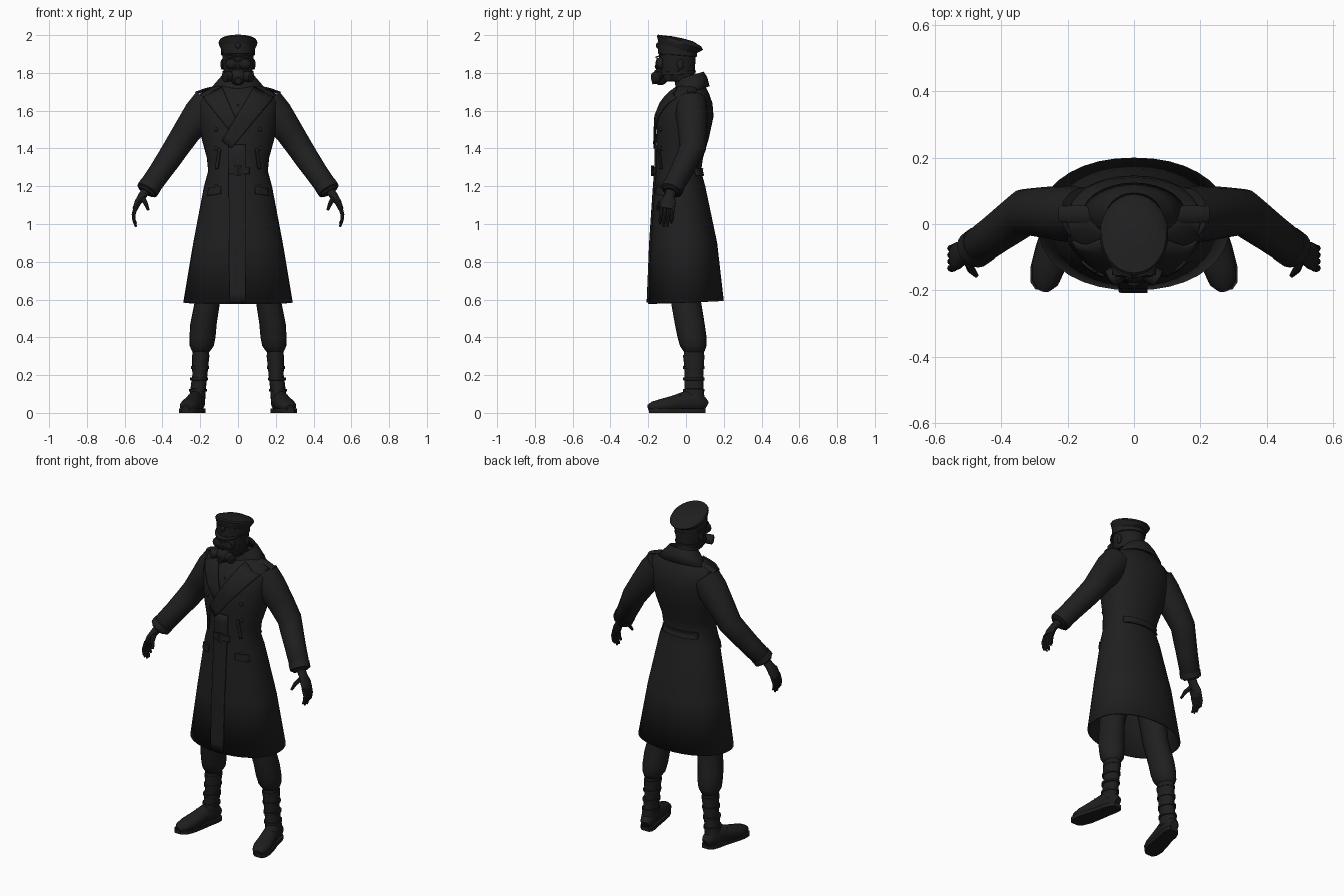
import bpy, bmesh, math
from mathutils import Vector


def material(name, v):
    m = bpy.data.materials.new(name)
    m.diffuse_color = (v, v, v, 1)
    return m


COAT = material("charcoal cloth", 0.014)
DARK = material("black leather", 0.013)


def skin(name, rings, mat, caps=True, solid=0, offset=-1):
    """Bridge point rings of equal length into a closed-round surface."""
    bm = bmesh.new()
    vs = [[bm.verts.new(p) for p in r] for r in rings]
    n = len(rings[0])
    for a, b in zip(vs, vs[1:]):
        for i in range(n):
            j = (i + 1) % n
            bm.faces.new((a[i], a[j], b[j], b[i]))
    if caps:
        bm.faces.new(vs[0])
        bm.faces.new(vs[-1])
    return finish(name, bm, mat, solid, offset)


def finish(name, bm, mat, solid=0, offset=0):
    bmesh.ops.recalc_face_normals(bm, faces=bm.faces)
    me = bpy.data.meshes.new(name)
    bm.to_mesh(me)
    bm.free()
    me.materials.append(mat)
    ob = bpy.data.objects.new(name, me)
    bpy.context.collection.objects.link(ob)
    if solid:
        mod = ob.modifiers.new("thickness", 'SOLIDIFY')
        mod.thickness, mod.offset = solid, offset
    return ob


def spow(v, p):
    return math.copysign(abs(v) ** p, v)


def ring(cx, cy, z, rx, ry, tilt=0, n=28, e=2.0):
    out = []
    for i in range(n):
        t = math.tau * i / n
        dx, dy = rx * spow(math.cos(t), 2 / e), ry * spow(math.sin(t), 2 / e)
        out.append((cx + dx, cy + dy, z + tilt * dy))
    return out


def tube(name, pts, mat, ref=(0, 1, 0), n=14, s=1):
    """Tube along (x, y, z, radius along ref, radius across); s mirrors x."""
    P = [Vector(p[:3]) for p in pts]
    rings = []
    for i, p in enumerate(pts):
        d = (P[min(i + 1, len(P) - 1)] - P[max(i - 1, 0)]).normalized()
        a = Vector(ref)
        a = (a - d * a.dot(d)).normalized()
        b = d.cross(a)
        r = []
        for k in range(n):
            t = math.tau * k / n
            v = P[i] + a * p[3] * math.cos(t) + b * p[4] * math.sin(t)
            r.append((v.x * s, v.y, v.z))
        rings.append(r)
    return skin(name, rings, mat)


# ---- coat body: z, half width, front y, back y
BODY = [(.585, .29, -.2, .2), (.9, .237, -.187, .165), (1.2, .18, -.167, .102),
        (1.28, .158, -.16, .08), (1.35, .165, -.158, .09), (1.45, .192, -.157, .12),
        (1.57, .21, -.152, .146), (1.64, .215, -.125, .14), (1.69, .2, -.09, .122),
        (1.715, .15, -.06, .11), (1.75, .085, -.035, .09)]
E = 2.15
skin("coat", [ring(0, (f + b) / 2, z, w, (b - f) / 2, .04 if z < .6 else 0, 36, E)
              for z, w, f, b in BODY], COAT, False, .01)


def surface_y(x, z, side):
    """y of the coat front (side -1) or back (side 1)."""
    z = min(max(z, BODY[0][0]), BODY[-1][0])
    for p, q in zip(BODY, BODY[1:]):
        if z <= q[0]:
            t = (z - p[0]) / (q[0] - p[0])
            w, f, b = (p[i] + t * (q[i] - p[i]) for i in (1, 2, 3))
            break
    k = max(0, 1 - min(abs(x) / w, 1) ** E) ** (1 / E)
    return (f + b) / 2 + side * k * (b - f) / 2


def patch(name, quad, lift=.006, side=-1, n=10, thick=.009):
    """Cloth panel laid on the coat; quad is four (x, z) corners."""
    bm = bmesh.new()
    A, B, C, D = (Vector(c) for c in quad)
    g = []
    for i in range(n + 1):
        row = []
        for j in range(n + 1):
            u, v = i / n, j / n
            p = A.lerp(B, u).lerp(D.lerp(C, u), v)
            row.append(bm.verts.new((p.x, surface_y(p.x, p.y, side) + side * lift, p.y)))
        g.append(row)
    for i in range(n):
        for j in range(n):
            bm.faces.new((g[i][j], g[i + 1][j], g[i + 1][j + 1], g[i][j + 1]))
    return finish(name, bm, COAT, thick, 0)


# lapels, overlapping front flap, belt tabs, pockets
patch("lapel_under", [(-.085, 1.725), (-.185, 1.67), (-.05, 1.5), (-.005, 1.54)], .007)
patch("lapel_over", [(.085, 1.725), (.19, 1.67), (-.035, 1.4), (-.085, 1.44)], .012)
patch("front_flap", [(-.05, 1.42), (.04, 1.42), (.04, .585), (-.045, .585)], .004, n=16)
patch("front_belt", [(-.05, 1.3), (.06, 1.3), (.06, 1.265), (-.05, 1.265)], .012)
patch("back_belt", [(-.12, 1.295), (.12, 1.295), (.12, 1.255), (-.12, 1.255)], .005, 1)
for s in (-1, 1):
    patch("pocket_welt", [(s * .09, 1.4), (s * .105, 1.4), (s * .12, 1.29), (s * .105, 1.29)], .004)
    patch("pocket_flap", [(s * .09, 1.2), (s * .155, 1.19), (s * .16, 1.15), (s * .092, 1.16)], .003)


def ball(name, loc, scale, mat=DARK):
    bm = bmesh.new()
    bmesh.ops.create_uvsphere(bm, u_segments=14, v_segments=9, radius=1)
    for v in bm.verts:
        v.co = Vector([c * k + l for c, k, l in zip(v.co, scale, loc)])
    return finish(name, bm, mat)


# two rows of coat buttons
for s in (-1, 1):
    for z in (1.5, 1.4, 1.2):
        ball("coat_button", (s * .115, surface_y(.115, z, -1), z), (.011, .008, .011))
for z in (1.58, 1.63):
    ball("shirt_button", (0, surface_y(0, z, -1), z), (.006, .005, .006))
tube("buckle", [(0, -.178, 1.255, .008, .02), (0, -.178, 1.31, .008, .02)], DARK, n=4)

# turned-down collar
skin("collar", [ring(0, .03, 1.705, .155, .095, .25), ring(0, .028, 1.75, .115, .085, .3),
                ring(0, .022, 1.785, .085, .072, .3), ring(0, .022, 1.76, .075, .062, .3)],
     COAT, False, .008)

# ---- sleeves, cuffs, hands
ARM = [(.15, .03, 1.645, .08, .09), (.2, .03, 1.58, .085, .092), (.27, .035, 1.49, .077, .076),
       (.328, .036, 1.402, .07, .069), (.362, .01, 1.35, .065, .066),
       (.41, -.025, 1.28, .06, .061), (.477, -.074, 1.185, .055, .058), (.487, -.08, 1.168, .04, .045)]
for s in (-1, 1):
    tube("sleeve", ARM, COAT, n=18, s=s)
    tube("cuff", [(.463, -.064, 1.205, .059, .061), (.481, -.077, 1.178, .058, .06),
                  (.484, -.079, 1.172, .035, .04)], COAT, n=18, s=s)
    tube("palm", [(.48, -.076, 1.185, .027, .025), (.508, -.087, 1.148, .028, .022),
                  (.53, -.095, 1.115, .042, .018), (.545, -.1, 1.08, .04, .014)], DARK, s=s)
    for i in range(4):
        y = -.07 - .02 * i
        d = (.02, 0, 0, .015)[i]
        tube("finger", [(.54, y, 1.092, .011, .012), (.553, y - .003, 1.05, .01, .01),
                        (.55, y - .006, 1.018, .009, .009), (.54, y - .008, .985 + d, .005, .006)],
             DARK, n=8, s=s)
    tube("thumb", [(.505, -.1, 1.135, .016, .014), (.49, -.138, 1.112, .012, .012),
                   (.475, -.155, 1.075, .007, .007)], DARK, n=8, s=s)
    # shoulder strap
    tube("shoulder_strap", [(.11, .03, 1.725, .024, .008), (.17, .03, 1.712, .026, .008),
                            (.225, .03, 1.692, .024, .008)], COAT, n=8, s=s)

    # ---- trousers, boots, shoes
    skin("trouser_leg", [ring(s * x, y, z, a, b, n=20) for x, y, z, a, b in
         [(.1, 0, .95, .09, .09), (.16, -.002, .6, .067, .08), (.183, .02, .47, .07, .079),
          (.188, .032, .4, .069, .077), (.192, .038, .355, .064, .07), (.196, .043, .325, .047, .055),
          (.196, .043, .315, .035, .04)]], COAT)
    skin("boot_shaft", [ring(s * x, .042, z, a, b, n=18) for x, z, a, b in
         [(.196, .345, .042, .052), (.198, .29, .045, .056), (.202, .2, .04, .05),
          (.212, .12, .041, .052), (.218, .06, .044, .06)]], DARK)
    for z in (.3, .24, .18, .12):
        x = .197 + (.3 - z) * .08
        skin("boot_strap", [ring(s * x, .042, z + d, .047 + k, .058 + k, n=18)
             for d, k in ((-.008, -.008), (-.007, 0), (.007, 0), (.008, -.008))], DARK)
    FOOT = [(.206, .104, .03, .022), (.21, .088, .04, .036), (.217, .055, .055, .043),
            (.228, 0, .056, .043), (.245, -.07, .043, .049), (.258, -.13, .035, .051),
            (.268, -.175, .028, .041), (.274, -.197, .02, .02)]
    tube("shoe", [(x, y, h + .004, h, w) for x, y, h, w in FOOT], DARK, (0, 0, 1), 14, s)
    # flat sole following the foot outline
    left = [(x - w - .003, y) for x, y, h, w in FOOT]
    right = [(x + w + .003, y) for x, y, h, w in FOOT]
    outline = left + right[::-1]
    skin("sole", [[(s * x, y, z) for x, y in outline] for z in (0, .022)], DARK)
    for y in (-.09, -.06, -.03):
        ball("lace", (s * (.24 - y * .05), y, .088 - y * -.25 + .012), (.025, .006, .007))

# ---- head
skin("head", [ring(0, y, z, a, b, t) for y, z, a, b, t in
     [(.015, 1.66, .062, .06, 0), (.0, 1.755, .06, .06, 0), (-.04, 1.77, .066, .085, .2),
      (-.047, 1.8, .076, .093, .05), (-.047, 1.86, .083, .097, 0), (-.045, 1.93, .083, .098, 0)]], DARK)
tube("nose", [(0, -.14, 1.87, .012, .01), (0, -.152, 1.83, .014, .014), (0, -.145, 1.815, .01, .014)], DARK, n=8)

# breathing mask with two filters and a strap
ball("mask", (0, -.135, 1.78), (.046, .044, .045))
tube("mask_outlet", [(0, -.15, 1.765, .022, .022), (0, -.182, 1.757, .018, .018)], DARK, (0, 0, 1), 12)
skin("mask_strap", [ring(0, -.047, 1.8 + d, .079 + k, .096 + k, .05) for d, k in
     ((-.009, -.004), (-.008, .002), (.008, .003), (.009, -.004))], DARK)
for s in (-1, 1):
    tube("mask_filter", [(.03, -.135, 1.785, .02, .02), (.045, -.147, 1.782, .028, .028),
                         (.07, -.163, 1.777, .028, .028), (.074, -.166, 1.776, .018, .018)],
         DARK, (0, 0, 1), 14, s)
    # round goggles
    tube("goggle_rim", [(.036, -.125, 1.85, .032, .032), (.037, -.155, 1.85, .029, .029),
                        (.037, -.155, 1.85, .023, .023), (.037, -.148, 1.85, .022, .022)][:2],
         DARK, (0, 0, 1), 16, s)
    ball("goggle_lens", (s * .037, -.153, 1.85), (.023, .008, .023))
    ball("ear", (s * .084, -.03, 1.845), (.009, .018, .028))

# ---- peaked cap: band, flared tilted crown, visor
skin("cap_band", [ring(0, -.045, z, r, r + .014, t) for z, r, t in
     ((1.893, .086, -.08), (1.895, .089, -.08), (1.935, .09, -.2))], COAT)
skin("cap_crown", [ring(0, y, z, a, b, t) for y, z, a, b, t in
     [(-.043, 1.925, .088, .1, -.2), (-.034, 1.95, .101, .117, -.28), (-.032, 1.96, .103, .122, -.3),
      (-.034, 1.972, .097, .113, -.27), (-.04, 1.983, .07, .075, -.2), (-.045, 1.988, .03, .03, -.2)]], COAT)
arc = [math.pi * (1 + (i + .5) / 15) for i in range(15)]
outer = [(.087 * math.cos(t), -.07 + .092 * math.sin(t)) for t in arc]
inner = [(.08 * math.cos(t), -.05 + .08 * math.sin(t)) for t in arc[::-1]]
skin("cap_visor", [[(x, y, z + .3 * (y + .1)) for x, y in outer + inner] for z in (1.897, 1.905)], DARK)
ball("cap_button", (0, -.15, 1.945), (.014, .009, .016))

# smooth shading with sharp edges kept
for ob in bpy.data.objects:
    ob.select_set(True)
    bpy.context.view_layer.objects.active = ob
bpy.ops.object.shade_smooth_by_angle(angle=math.radians(40))
